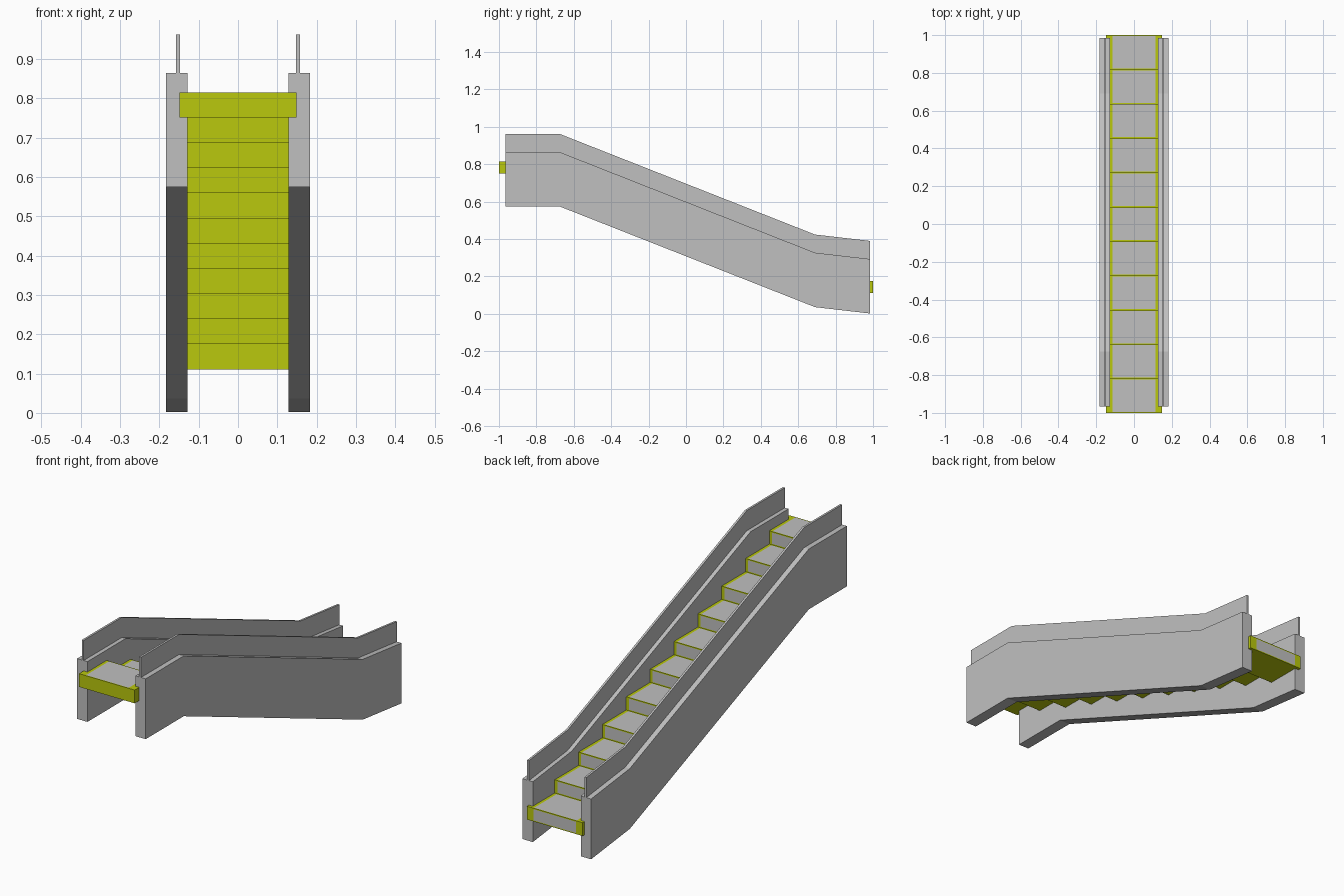
import bpy, bmesh
from mathutils import Vector

if "Cube" in bpy.data.objects:
    bpy.data.objects.remove(bpy.data.objects["Cube"], do_unlink=True)


def make_material(name, color):
    mat = bpy.data.materials.new(name)
    mat.use_nodes = True
    mat.diffuse_color = (*color, 1)
    mat.node_tree.nodes["Principled BSDF"].inputs["Base Color"].default_value = (*color, 1)
    return mat


grey = make_material("metal grey", (0.53, 0.53, 0.53))
yellow = make_material("safety yellow", (0.49, 0.58, 0.004))


def add_object(name, bm, materials):
    bmesh.ops.recalc_face_normals(bm, faces=bm.faces)
    mesh = bpy.data.meshes.new(name)
    bm.to_mesh(mesh)
    bm.free()
    for mat in materials:
        mesh.materials.append(mat)
    obj = bpy.data.objects.new(name, mesh)
    bpy.context.collection.objects.link(obj)
    return obj


def side_slab(name, profile, x0, x1):
    """Extrude a (y, z) profile along x."""
    bm = bmesh.new()
    face = bm.faces.new([bm.verts.new((x0, y, z)) for y, z in profile])
    out = bmesh.ops.extrude_face_region(bm, geom=[face])
    verts = [g for g in out["geom"] if isinstance(g, bmesh.types.BMVert)]
    bmesh.ops.translate(bm, vec=(x1 - x0, 0, 0), verts=verts)
    return add_object(name, bm, [grey])


# Side panels and the thin balustrades standing on them
top_line = [(-0.965, 0.865), (-0.675, 0.865), (0.69, 0.327), (0.985, 0.293)]


def band(low, high):
    return [(y, z + high) for y, z in top_line] + [(y, z + low) for y, z in reversed(top_line)]


for side, s in (("left", 1), ("right", -1)):
    side_slab(side + "_panel", band(-0.291, 0), s * 0.128, s * 0.183)
    side_slab(side + "_balustrade", band(0, 0.097), s * 0.148, s * 0.158)

# Steps: yellow boxes with grey fields on the tread and the rear riser
COUNT = 11
DEPTH = 2 / COUNT
RISE = 0.064
WIDTH = 0.297
MARGIN = 0.005
FIELD = 0.114


def make_step(name, center):
    size = Vector((WIDTH, DEPTH, RISE))
    limits = Vector((FIELD, DEPTH / 2 - MARGIN, RISE / 2 - MARGIN))
    bm = bmesh.new()
    bmesh.ops.create_cube(bm, size=1)
    bmesh.ops.scale(bm, vec=size, verts=bm.verts)
    for axis in range(3):
        normal = Vector((0, 0, 0))
        normal[axis] = 1
        for sign in (-1, 1):
            bmesh.ops.bisect_plane(bm, geom=bm.verts[:] + bm.edges[:] + bm.faces[:],
                                   plane_co=normal * sign * limits[axis], plane_no=normal)
    bmesh.ops.recalc_face_normals(bm, faces=bm.faces)
    for face in bm.faces:
        c = face.calc_center_median()
        inside = [abs(c[i]) < limits[i] for i in range(3)]
        tread = face.normal.z > 0.9 and inside[0] and inside[1]
        riser = face.normal.y > 0.9 and inside[0] and inside[2]
        face.material_index = 1 if tread or riser else 0
    bmesh.ops.translate(bm, vec=center, verts=bm.verts)
    add_object(name, bm, [yellow, grey])


for i in range(COUNT):
    make_step(f"step_{i + 1}", (0, -1 + DEPTH * (i + 0.5), 0.783 - RISE * i))
